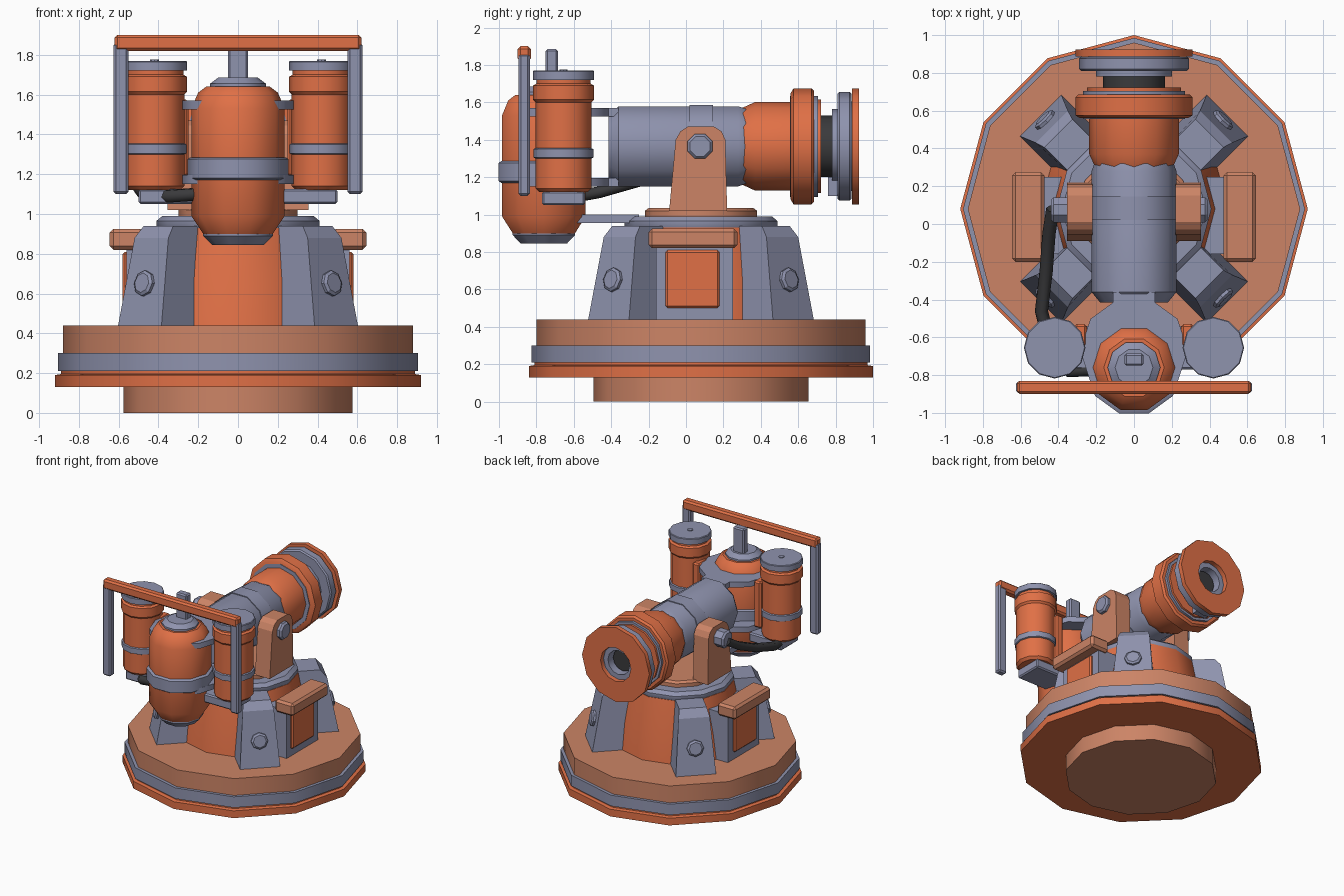
import bpy, bmesh, math
from mathutils import Vector, Matrix

if "Cube" in bpy.data.objects:
    bpy.data.objects.remove(bpy.data.objects["Cube"])


def srgb(*c):
    return [((v / 255 + 0.055) / 1.055) ** 2.4 for v in c] + [1.0]


def material(name, *c):
    m = bpy.data.materials.new(name)
    m.diffuse_color = srgb(*c)
    m.use_nodes = True
    m.node_tree.nodes["Principled BSDF"].inputs["Base Color"].default_value = m.diffuse_color
    return m


ORANGE = material("bright orange", 224, 112, 70)
TAN = material("dull copper", 204, 132, 102)
GREY = material("blue grey", 143, 147, 174)
DARK = material("dark rubber", 58, 58, 60)
CY = 0.08       # turret axis
GZ = 1.365      # barrel axis height


def finish(name, bm, mat, smooth=None):
    bmesh.ops.recalc_face_normals(bm, faces=bm.faces)
    me = bpy.data.meshes.new(name)
    bm.to_mesh(me)
    bm.free()
    me.materials.append(mat)
    ob = bpy.data.objects.new(name, me)
    bpy.context.collection.objects.link(ob)
    if smooth:
        bpy.ops.object.select_all(action='DESELECT')
        ob.select_set(True)
        bpy.context.view_layer.objects.active = ob
        bpy.ops.object.shade_smooth_by_angle(angle=math.radians(smooth))
    return ob


def lathe(name, prof, mat, loc, sides=12, axis='Z', ring=False, phase=0, smooth=37):
    """Revolve (radius, height) points; ring=True closes the profile on itself."""
    bm = bmesh.new()
    rows = []
    for r, h in prof:
        row = []
        for i in range(sides):
            a = math.tau * i / sides + phase
            u, v = r * math.cos(a), r * math.sin(a)
            p = {'Z': (u, v, h), 'Y': (u, h, v), 'X': (h, u, v)}[axis]
            row.append(bm.verts.new(Vector(p) + Vector(loc)))
        rows.append(row)
    pairs = list(zip(rows, rows[1:]))
    if ring:
        pairs.append((rows[-1], rows[0]))
    else:
        bm.faces.new(rows[0])
        bm.faces.new(rows[-1])
    for a, b in pairs:
        for i in range(sides):
            j = (i + 1) % sides
            bm.faces.new((a[i], a[j], b[j], b[i]))
    return finish(name, bm, mat, smooth)


def box(name, x, y, z, mat, bevel=0.0):
    bm = bmesh.new()
    bmesh.ops.create_cube(bm, size=1)
    for v in bm.verts:
        v.co = [(r[0] + r[1]) / 2 + c * (r[1] - r[0]) for c, r in zip(v.co, (x, y, z))]
    if bevel:
        bmesh.ops.bevel(bm, geom=bm.edges[:], offset=bevel, segments=1, affect='EDGES')
    return finish(name, bm, mat)


def side_range(s, a, b):
    return sorted((s * a, s * b))


# Stepped base
C = (0, CY, 0)
lathe("base_foot", [(0.575, 0), (0.575, 0.14)], TAN, C)
lathe("base_lower_ring", [(0.92, 0.13), (0.92, 0.19), (0.89, 0.195), (0.89, 0.22)], ORANGE, C)
lathe("base_middle_ring", [(0.905, 0.21), (0.905, 0.30)], GREY, C)
lathe("base_top_disc", [(0.88, 0.30), (0.88, 0.44)], TAN, C)

# Turret body, collar and turntable
lathe("turret_body", [(0.50, 0.43), (0.47, 0.65), (0.41, 0.93)], ORANGE, C)
lathe("turret_collar", [(0.40, 0.92), (0.41, 0.935), (0.41, 0.965), (0.38, 0.99)], GREY, C)
lathe("turntable", [(0.30, 0.98), (0.30, 1.02), (0.28, 1.035)], TAN, C)

# Four diagonal buttresses with bolts
for k in range(4):
    rot = Matrix.Translation(C) @ Matrix.Rotation(math.radians(45 + 90 * k), 4, 'Z')
    bm = bmesh.new()
    sec = [(0.30, 0.43, 0.155), (0.70, 0.43, 0.155), (0.615, 0.88, 0.12),
           (0.565, 0.94, 0.105), (0.30, 0.94, 0.105)]
    left, right = [[bm.verts.new((r, s * w, z)) for r, z, w in sec] for s in (-1, 1)]
    bm.faces.new(left)
    bm.faces.new(right)
    for i in range(5):
        j = (i + 1) % 5
        bm.faces.new((left[i], left[j], right[j], right[i]))
    bm.transform(rot)
    finish("buttress", bm, GREY)
    bolt = lathe("buttress_bolt", [(0.065, -0.03), (0.065, 0.015), (0.05, 0.025)], GREY,
                 (0, 0, 0), sides=8, axis='X', smooth=None)
    bolt.data.transform(rot @ Matrix.Translation((0.66, 0, 0.65)) @ Matrix.Rotation(-0.18, 4, 'Y'))

for s in (-1, 1):
    # Side cabinets
    box("cabinet", side_range(s, 0.35, 0.56), (-0.16, 0.25), (0.43, 0.84), GREY)
    box("cabinet_door", side_range(s, 0.54, 0.58), (-0.11, 0.18), (0.50, 0.81), ORANGE, 0.012)
    box("cabinet_hood", side_range(s, 0.475, 0.645), (-0.20, 0.275), (0.82, 0.925), TAN, 0.018)

    # Barrel cradle arms
    bm = bmesh.new()
    outline = [(-0.09, 1.02), (0.22, 1.02), (0.21, 1.40), (0.19, 1.445), (0.15, 1.47),
               (0.01, 1.47), (-0.03, 1.445), (-0.055, 1.40)]
    face = bm.faces.new([bm.verts.new((s * 0.22, y, z)) for y, z in outline])
    ext = bmesh.ops.extrude_face_region(bm, geom=[face])
    bmesh.ops.translate(bm, vec=(s * 0.135, 0, 0),
                        verts=[g for g in ext['geom'] if isinstance(g, bmesh.types.BMVert)])
    finish("cradle_arm", bm, TAN)
    out = 0.39 if s > 0 else 0.44
    lathe("pivot_bolt", [(0.072, s * 0.33), (0.072, s * (out - 0.015)), (0.058, s * out)], GREY,
          (0, 0.075, GZ), sides=8, axis='X', phase=math.pi / 8, smooth=None)

    # Side canisters
    P = (s * 0.42, -0.655, 0)
    lathe("canister_body", [(0.13, 1.12), (0.15, 1.14), (0.15, 1.60), (0.163, 1.615),
                            (0.163, 1.69), (0.145, 1.70), (0.145, 1.73)], ORANGE, P)
    lathe("canister_band", [(0.15, 1.30), (0.16, 1.305), (0.16, 1.35), (0.15, 1.355)], GREY, P)
    lathe("canister_lid", [(0.163, 1.72), (0.163, 1.765), (0.158, 1.77)], GREY, P)
    lathe("canister_lid_pin", [(0.022, 1.765), (0.022, 1.776)], GREY, P, sides=8)
    box("canister_bracket", side_range(s, 0.20, 0.50), (-0.77, -0.54), (1.05, 1.125), GREY, 0.01)
    box("canister_clamp", side_range(s, 0.25, 0.315), (-0.65, -0.53), (1.19, 1.575), ORANGE, 0.012)

    # Guard frame posts
    box("guard_post", side_range(s, 0.55, 0.625), (-0.895, -0.835), (1.10, 1.86), GREY, 0.012)
box("guard_rail", (-0.62, 0.62), (-0.90, -0.83), (1.82, 1.90), ORANGE, 0.014)

# Rear central tank
T = (0, -0.76, 0)
lathe("tank_bottom_cap", [(0.13, 0.845), (0.175, 0.89), (0.175, 0.92)], GREY, T, 10)
lathe("tank_body", [(0.175, 0.90), (0.235, 0.99), (0.235, 1.53), (0.20, 1.61), (0.16, 1.64)],
      ORANGE, T, 10)
lathe("tank_band", [(0.24, 1.17), (0.255, 1.18), (0.255, 1.275), (0.24, 1.285)], GREY, T, 10)
lathe("tank_top_cap", [(0.14, 1.62), (0.14, 1.655), (0.10, 1.685)], GREY, T, 10)
box("tank_valve", (-0.05, 0.05), (-0.75, -0.685), (1.66, 1.885), GREY, 0.01)
for z in (1.15, 1.525):
    lathe("tank_holder", [(0.285, z), (0.285, z + 0.045)], GREY, (0, -0.67, 0), 10)
    box("holder_strut", (-0.11, 0.11), (-0.52, -0.36), (z, z + 0.045), GREY)
box("tank_support", (-0.10, 0.10), (-0.62, -0.25), (0.955, 1.0), GREY)

# Barrel along y
G = (0, 0, GZ)


def barrel(name, prof, mat, sides=12, **kw):
    lathe(name, prof, mat, G, sides, 'Y', **kw)


barrel("barrel_rear", [(0.18, -0.415), (0.225, -0.36), (0.225, 0.28), (0.21, 0.32)], GREY, 10)
barrel("barrel_band", [(0.232, 0.02), (0.232, 0.145)], GREY, 10)
barrel("barrel_sleeve", [(0.205, 0.30), (0.237, 0.37), (0.237, 0.56)], ORANGE)
barrel("flange_rear", [(0.27, 0.555), (0.27, 0.60)], GREY)
barrel("flange_main", [(0.285, 0.56), (0.31, 0.575), (0.31, 0.67), (0.295, 0.685)], ORANGE)
barrel("flange_front", [(0.27, 0.68), (0.27, 0.705)], GREY)
barrel("neck_ring", [(0.25, 0.70), (0.25, 0.722)], ORANGE)
barrel("neck", [(0.165, 0.71), (0.165, 0.80), (0.09, 0.80), (0.09, 0.83)], DARK)
barrel("muzzle_collar", [(0.20, 0.78), (0.20, 0.81), (0.28, 0.81), (0.29, 0.82), (0.29, 0.875),
                         (0.28, 0.885), (0.10, 0.885), (0.10, 0.78)], GREY, ring=True)
barrel("muzzle_plate", [(0.31, 0.888), (0.31, 0.925), (0.14, 0.925), (0.14, 0.888)], ORANGE, ring=True)
barrel("muzzle_spacer", [(0.24, 0.88), (0.24, 0.892), (0.14, 0.892), (0.14, 0.88)], GREY, ring=True)
box("muzzle_lug", (-0.06, 0.06), (0.76, 0.82), (1.10, 1.20), GREY)

# Hose from the left pivot to the canister bracket
cu = bpy.data.curves.new("hose", 'CURVE')
cu.dimensions = '3D'
cu.bevel_depth = 0.035
cu.bevel_resolution = 1
cu.use_fill_caps = True
sp = cu.splines.new('POLY')
path = [(-0.43, 0.08, 1.35), (-0.45, -0.05, 1.27), (-0.465, -0.25, 1.18), (-0.49, -0.46, 1.12),
        (-0.45, -0.62, 1.09), (-0.34, -0.78, 1.09), (-0.20, -0.77, 1.10)]
sp.points.add(len(path) - 1)
for p, co in zip(sp.points, path):
    p.co = (*co, 1)
cu.materials.append(DARK)
bpy.context.collection.objects.link(bpy.data.objects.new("hose", cu))
